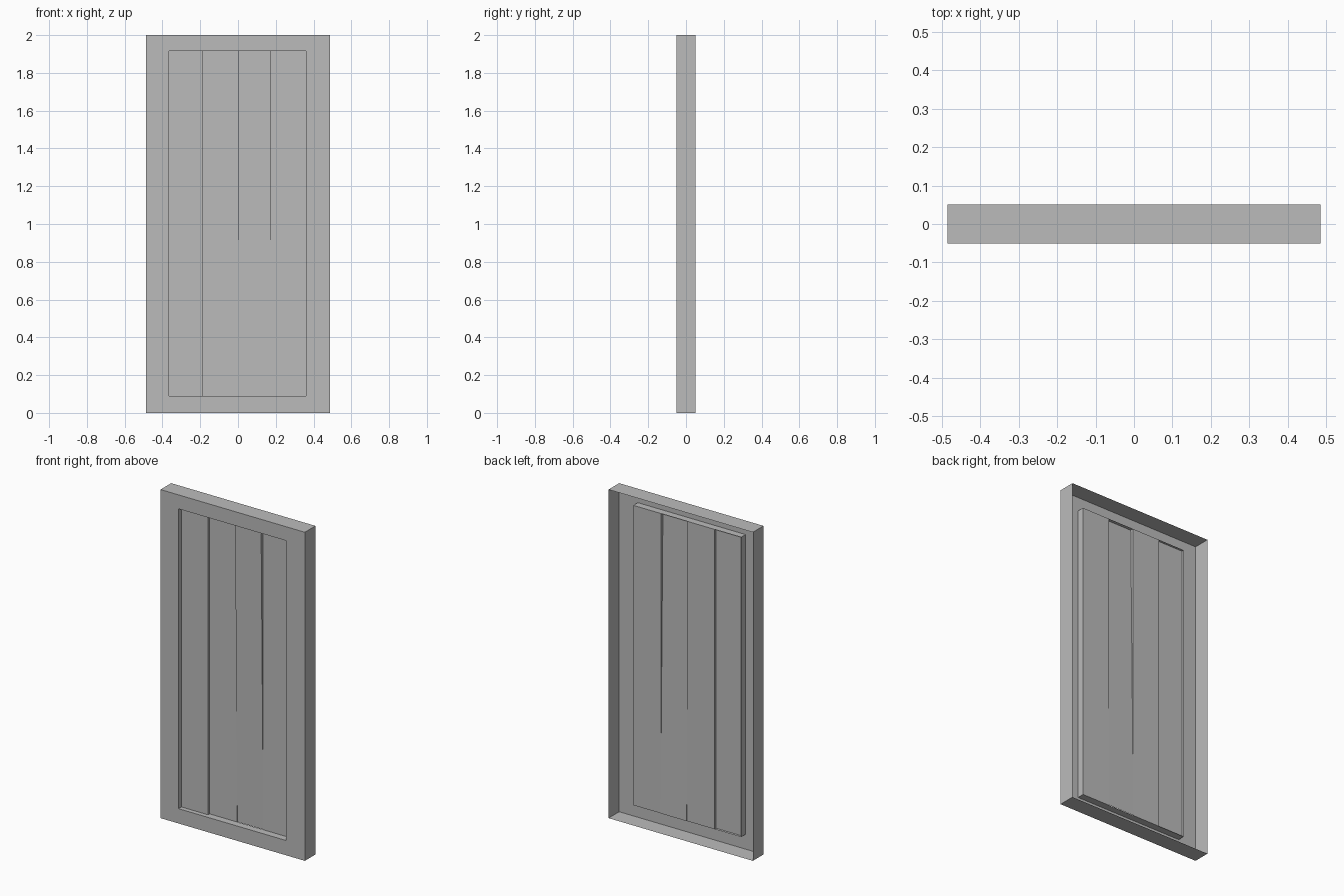
import bpy, bmesh

cube = bpy.data.objects.get("Cube")
if cube:
    bpy.data.objects.remove(cube, do_unlink=True)

# Plain grey for the whole panel
grey = bpy.data.materials.new("plain_grey")
grey.use_nodes = True
grey.diffuse_color = (0.5, 0.5, 0.5, 1)
grey.node_tree.nodes["Principled BSDF"].inputs["Base Color"].default_value = grey.diffuse_color

HALF_W, TALL = 0.486, 2.0
FRONT, BACK, RECESS = -0.051, 0.051, -0.008
LEFT, RIGHT, LOW, HIGH = -0.365, 0.36, 0.09, 1.915


def rectangle(x0, x1, z0, z1, y):
    return [(x0, y, z0), (x1, y, z0), (x1, y, z1), (x0, y, z1)]


def bridge(a, b):
    """Four quads joining two rectangular loops."""
    return [(a[i], a[(i + 1) % 4], b[(i + 1) % 4], b[i]) for i in range(4)]


def build(name, faces):
    bm = bmesh.new()
    for face in faces:
        bm.faces.new([bm.verts.new(p) for p in face])
    bmesh.ops.remove_doubles(bm, verts=bm.verts, dist=0.0001)
    mesh = bpy.data.meshes.new(name)
    bm.to_mesh(mesh)
    bm.free()
    mesh.materials.append(grey)
    obj = bpy.data.objects.new(name, mesh)
    bpy.context.collection.objects.link(obj)
    return obj


# Open-backed frame: outer walls, front face and recess walls
rim_back = rectangle(-HALF_W, HALF_W, 0, TALL, BACK)
rim_front = rectangle(-HALF_W, HALF_W, 0, TALL, FRONT)
hole_front = rectangle(LEFT, RIGHT, LOW, HIGH, FRONT)
hole_back = rectangle(LEFT, RIGHT, LOW, HIGH, RECESS)
build("frame", bridge(rim_back, rim_front) + bridge(rim_front, hole_front)
      + bridge(hole_front, hole_back))

# Planks in the recess: edges and (bottom, top) depth; the third one leans
edges = [LEFT, -0.185, 0.0, 0.175, RIGHT]
depths = [(-0.023, -0.023), (RECESS, RECESS), (-0.006, -0.028), (RECESS, RECESS)]
for i, (low_y, high_y) in enumerate(depths):
    x0, x1 = edges[i], edges[i + 1]
    build(f"plank_{i + 1}", [[(x0, low_y, LOW), (x1, low_y, LOW),
                              (x1, high_y, HIGH), (x0, high_y, HIGH)]])

# Step faces where neighbouring planks differ in depth
for i in range(len(depths) - 1):
    x = edges[i + 1]
    (a0, a1), (b0, b1) = depths[i], depths[i + 1]
    gap0, gap1 = b0 - a0, b1 - a1
    if gap0 * gap1 < 0:  # the planks cross, so split the step in two
        t = gap0 / (gap0 - gap1)
        cross = (x, a0 + t * (a1 - a0), LOW + t * (HIGH - LOW))
        faces = [[(x, a0, LOW), (x, b0, LOW), cross],
                 [(x, a1, HIGH), (x, b1, HIGH), cross]]
    else:
        faces = [[(x, a0, LOW), (x, b0, LOW), (x, b1, HIGH), (x, a1, HIGH)]]
    build(f"plank_step_{i + 1}", faces)
